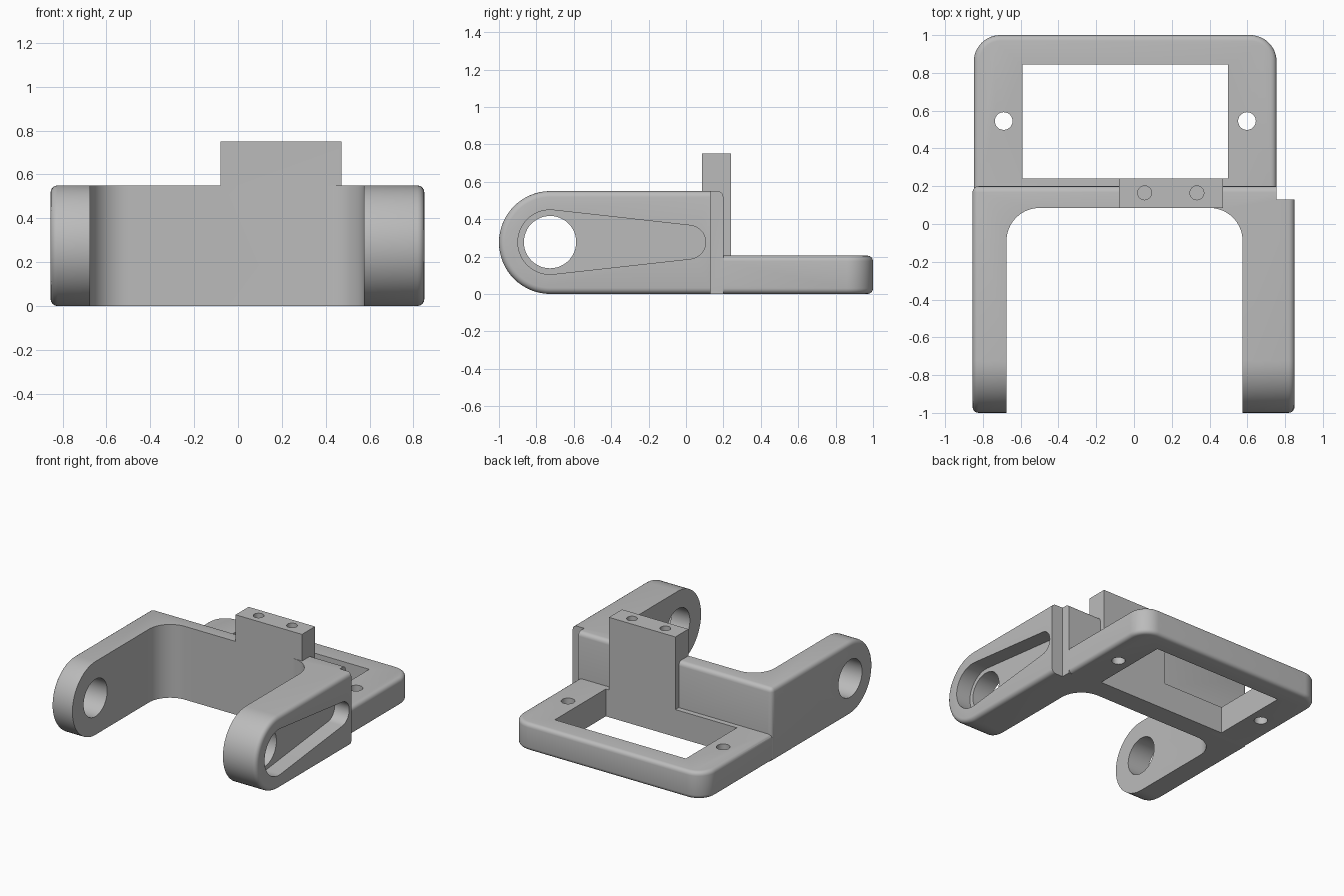
import bpy
import bmesh
from math import sin, cos, radians, acos, degrees
from mathutils import Vector

if "Cube" in bpy.data.objects:
    bpy.data.objects.remove(bpy.data.objects["Cube"], do_unlink=True)

grey = bpy.data.materials.new("plain grey")
grey.use_nodes = True
grey.diffuse_color = (0.5, 0.5, 0.5, 1)
grey.node_tree.nodes["Principled BSDF"].inputs["Base Color"].default_value = (0.5, 0.5, 0.5, 1)


def arc(cx, cy, r, start, end, n=16):
    """Points on an arc, angles in degrees."""
    steps = [radians(start + (end - start) * i / n) for i in range(n + 1)]
    return [(cx + r * cos(a), cy + r * sin(a)) for a in steps]


def prism(name, outline, low, high, axis="z", bevel=0, rule=None):
    """Extrude an outline along z (outline in x, y) or x (outline in y, z)."""
    bm = bmesh.new()

    def place(p, d):
        return Vector((p[0], p[1], d)) if axis == "z" else Vector((d, p[0], p[1]))

    base = bm.faces.new([bm.verts.new(place(p, low)) for p in outline])
    top = bmesh.ops.extrude_face_region(bm, geom=[base])["geom"]
    shift = place((0, 0), high - low)
    bmesh.ops.translate(bm, vec=shift, verts=[v for v in top if isinstance(v, bmesh.types.BMVert)])
    bmesh.ops.recalc_face_normals(bm, faces=bm.faces)
    if bevel:
        edges = [e for e in bm.edges if rule(e.verts[0].co, e.verts[1].co)]
        bmesh.ops.bevel(bm, geom=edges, offset=bevel, segments=4, profile=0.5, affect="EDGES")
    mesh = bpy.data.meshes.new(name)
    bm.to_mesh(mesh)
    bm.free()
    mesh.materials.append(grey)
    obj = bpy.data.objects.new(name, mesh)
    bpy.context.collection.objects.link(obj)
    return obj


def box(name, x0, x1, y0, y1, z0, z1):
    return prism(name, [(x0, y0), (x1, y0), (x1, y1), (x0, y1)], z0, z1)


def combine(body, other, operation):
    """Apply a boolean and discard the tool object."""
    mod = body.modifiers.new("join", "BOOLEAN")
    mod.operation, mod.solver, mod.object = operation, "EXACT", other
    graph = bpy.context.evaluated_depsgraph_get()
    mesh = bpy.data.meshes.new_from_object(body.evaluated_get(graph))
    body.modifiers.clear()
    body.data = mesh
    bpy.data.objects.remove(other, do_unlink=True)


LEFT, RIGHT, STEP = 0.85, -0.855, 0.755
HEIGHT, FRONT, BACK = 0.55, 0.085, 0.2
RADIUS = HEIGHT / 2
PIVOT = (-0.727, 0.277)


# Yoke: round-nosed side profile, with rounded outer edges
def yoke_edge(a, b):
    on_side = abs(a.x - b.x) < 1e-5
    back_top = min(a.y, b.y) > BACK - 0.01 and min(a.z, b.z) > HEIGHT - 0.01
    return on_side or back_top


side = arc(RADIUS - 1, RADIUS, RADIUS, 90, 270, 32) + [(BACK, 0), (BACK, HEIGHT)]
bracket = prism("bracket", side, RIGHT, LEFT, "x", 0.032, yoke_edge)

# Space between the arms, and the step behind the thick arm
gap = arc(0.4, FRONT - 0.175, 0.175, 0, 90) + arc(-0.5, FRONT - 0.175, 0.175, 90, 180)
gap += [(-0.675, -1.5), (0.575, -1.5)]
combine(bracket, prism("gap", gap, -0.5, 1), "DIFFERENCE")
combine(bracket, box("step", STEP, 1.2, 0.13, 0.5, -0.5, 1), "DIFFERENCE")

# Base plate with rounded back corners
plate = [(-0.848, 0.12), (STEP, 0.12)]
plate += arc(STEP - 0.14, 0.86, 0.14, 0, 90, 12) + arc(-0.708, 0.86, 0.14, 90, 180, 12)
combine(bracket, prism("base_plate", plate, 0, 0.205, "z", 0.03,
                       lambda a, b: abs(a.z - b.z) < 1e-5), "UNION")

# Upright mounting block
combine(bracket, box("upright_block", -0.08, 0.472, FRONT, 0.24, 0, 0.75), "UNION")

# Window and screw holes
combine(bracket, box("window", -0.59, 0.498, 0.24, 0.845, -0.5, 0.5), "DIFFERENCE")
for x in (-0.69, 0.598):
    combine(bracket, prism("plate_hole", arc(x, 0.545, 0.047, 0, 345, 23), -0.5, 0.5), "DIFFERENCE")
for x in (0.056, 0.333):
    combine(bracket, prism("block_hole", arc(x, 0.165, 0.037, 0, 345, 23), 0.5, 1), "DIFFERENCE")

# Pivot holes through both arms
combine(bracket, prism("pivot_hole", arc(*PIVOT, 0.14, 0, 352.5, 47), -1.5, 1.5, "x"), "DIFFERENCE")

# Teardrop pocket in the outside of the thick arm
big, small, far = 0.172, 0.09, 0.015
tilt = degrees(acos((big - small) / (far - PIVOT[0])))
pocket = arc(*PIVOT, big, tilt, 360 - tilt, 32) + arc(far, PIVOT[1], small, -tilt, tilt, 20)
combine(bracket, prism("pocket", pocket, LEFT - 0.12, 1.2, "x"), "DIFFERENCE")

# Smooth the curved faces, keep the edges crisp
bpy.ops.object.select_all(action="DESELECT")
bracket.select_set(True)
bpy.context.view_layer.objects.active = bracket
bpy.ops.object.shade_smooth_by_angle(angle=radians(30))
